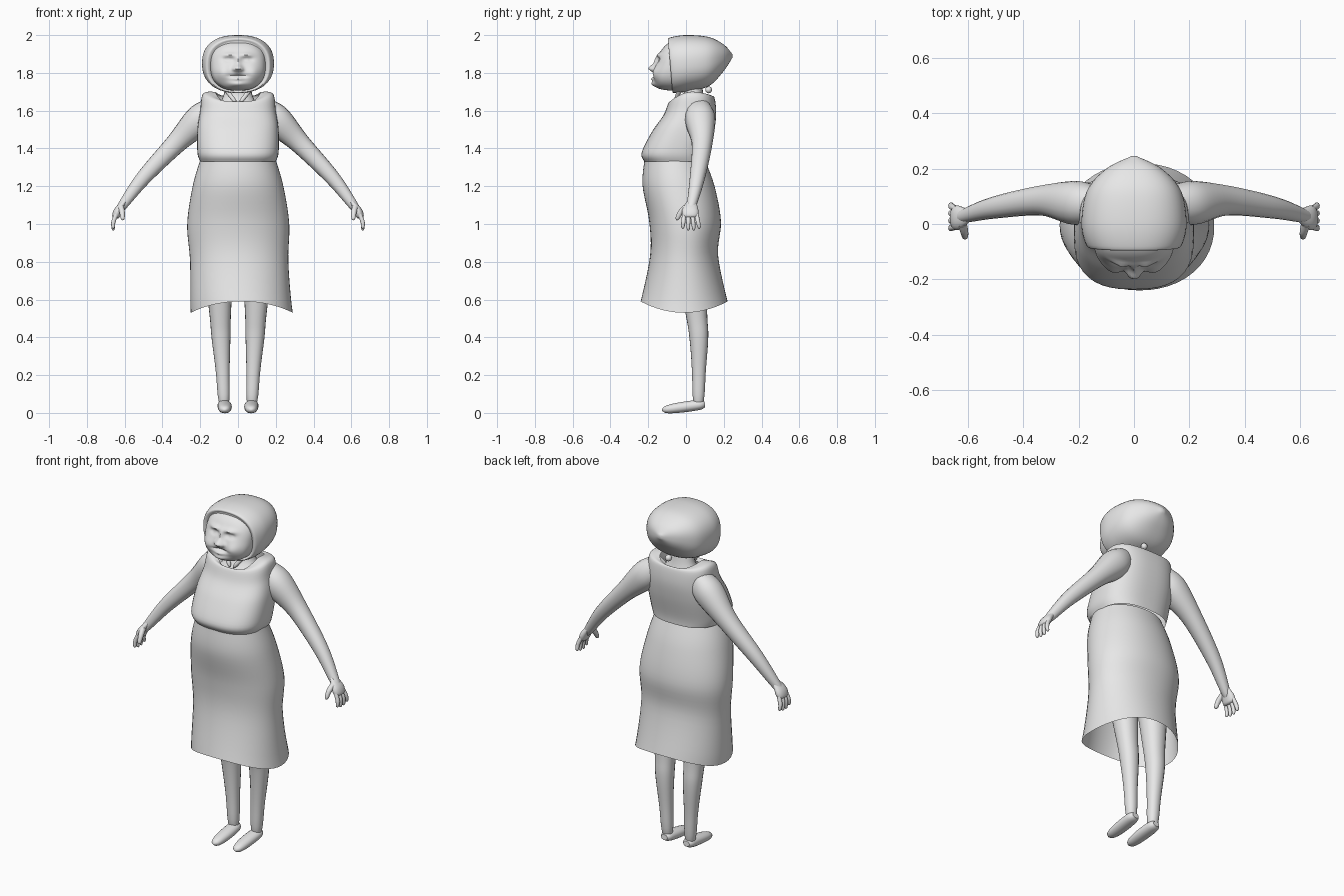
import bpy
import bmesh
from math import sin, cos, pi, exp, radians
from mathutils import Vector

cube = bpy.data.objects.get("Cube")
if cube:
    bpy.data.objects.remove(cube)

GREY = (0.8, 0.8, 0.8, 1)
grey = bpy.data.materials.new("plain_grey")
grey.use_nodes = True
grey.diffuse_color = GREY
grey.node_tree.nodes["Principled BSDF"].inputs["Base Color"].default_value = GREY


def finish(name, bm):
    bmesh.ops.recalc_face_normals(bm, faces=bm.faces)
    mesh = bpy.data.meshes.new(name)
    bm.to_mesh(mesh)
    bm.free()
    mesh.materials.append(grey)
    part = bpy.data.objects.new(name, mesh)
    bpy.context.collection.objects.link(part)
    bpy.ops.object.select_all(action='DESELECT')
    part.select_set(True)
    bpy.context.view_layer.objects.active = part
    bpy.ops.object.shade_smooth_by_angle(angle=radians(50))


def spline(keys, steps=6):
    """Smooth curve through key vectors, yielding progress and value."""
    keys = [Vector(key) for key in keys]
    last = len(keys) - 1
    for index in range(last * steps + 1):
        i = min(index // steps, last - 1)
        t = index / steps - i
        start, end = keys[i], keys[i + 1]
        leave = (end - keys[max(i - 1, 0)]) / 2
        arrive = (keys[min(i + 2, last)] - start) / 2
        ease = t * t * (3 - 2 * t)
        value = start.lerp(end, ease)
        value += leave * t * (1 - t) ** 2 - arrive * t * t * (1 - t)
        yield index / (last * steps), value


def rounded_ring(power, count):
    """Unit circle, squarer for a higher power."""
    for i in range(count):
        c, s = cos(2 * pi * i / count), sin(2 * pi * i / count)
        size = (abs(c) ** power + abs(s) ** power) ** (-1 / power)
        yield c * size, s * size


def loft(name, rings, caps=True):
    bm = bmesh.new()
    rows = [[bm.verts.new(point) for point in ring] for ring in rings]
    for row, following in zip(rows, rows[1:]):
        for i in range(len(row)):
            bm.faces.new((row[i - 1], row[i], following[i], following[i - 1]))
    if caps:
        bm.faces.new(rows[0])
        bm.faces.new(rows[-1])
    finish(name, bm)


def garment(name, keys, power, front_dip, back_dip, sway=0):
    """Open tube; keys hold height, centre y, half depth and half width."""
    rings = []
    for t, (height, middle, depth, width) in spline(keys):
        ring = []
        for c, s in rounded_ring(power, 48):
            dip = (front_dip if s < 0 else back_dip) * t * t * s * s
            ring.append((width * c + sway * t ** 4, middle + depth * s, height - dip))
        rings.append(ring)
    loft(name, rings, caps=False)


def limb(name, keys, axis, side=1, flat=1.0):
    """Round-tipped tube; keys hold a point and the radius along the axis."""
    samples = list(spline(keys))
    points = [value.xyz for t, value in samples]
    rings = []
    for i, (t, value) in enumerate(samples):
        tangent = points[min(i + 1, len(points) - 1)] - points[max(i - 1, 0)]
        across = tangent.cross(Vector(axis)).normalized()
        along = across.cross(tangent).normalized()
        radius = value.w * (1 - 0.8 * t ** 16)
        ring = []
        for c, s in rounded_ring(2.2, 20):
            point = points[i] + radius * (along * c + across * s * flat)
            point.x *= side
            ring.append(point)
        rings.append(ring)
    loft(name, rings)


ALONG_X, ALONG_Y = (1, 0, 0), (0, 1, 0)

# Long flared skirt whose hem drops at the sides
garment("skirt", [
    (1.34, -.06, .16, .2), (1.2, -.04, .19, .24), (1, -.005, .19, .27),
    (.8, -.01, .18, .26), (.53, -.01, .23, .27)],
    power=2.1, front_dip=-.06, back_dip=-.06, sway=.02)

# Sleeveless blouse with a heavy bust and scooped neckline
garment("blouse", [
    (1.33, -.05, .17, .2), (1.38, -.055, .18, .215), (1.5, -.015, .165, .215),
    (1.6, .02, .14, .2), (1.69, .03, .12, .185), (1.7, .03, .1, .12)],
    power=2.6, front_dip=.07, back_dip=.03)

# Neck spreading into the chest
limb("neck", [(0, .03, 1.56, .17), (0, .04, 1.67, .08), (0, .03, 1.8, .07)],
     ALONG_X, flat=.7)

# Hood, from the pointed back to the turned-in face opening
hood = []
for t, (y, width, middle, height) in spline([
        (.245, .01, 1.89, .01), (.2, .1, 1.88, .07), (.12, .17, 1.86, .13),
        (0, .19, 1.85, .15), (-.08, .17, 1.84, .145), (-.07, .14, 1.84, .125)]):
    hood.append([(width * c, y - .17 * t ** 4 * height * s, middle + height * s)
                 for c, s in rounded_ring(2.4, 48)])
loft("hood", hood)

# Sculpted features: x, height from face centre, half width, half height, push
features = {
    "nose": (0, -.015, .02, .02, .035),
    "nose_bridge": (0, .03, .013, .03, .014),
    "nostril": (.02, -.02, .012, .01, .014),
    "brow": (.045, .055, .035, .012, .014),
    "socket": (.05, .03, .025, .012, -.016),
    "eye": (.05, .03, .011, .007, .012),
    "cheek": (.08, -.04, .04, .04, .018),
    "mouth": (0, -.056, .045, .006, -.014),
    "lip": (0, -.07, .03, .01, .016),
    "chin": (0, -.1, .045, .02, .024),
}

# Face: a rounded block, leaning forward at the jaw
bm = bmesh.new()
bmesh.ops.create_uvsphere(bm, u_segments=96, v_segments=64, radius=1)
for vert in bm.verts:
    size = sum(abs(axis) ** 2.5 for axis in vert.co) ** (-1 / 2.5)
    x, y, z = vert.co * size
    x, y, z = x * .146, y * .1, z * .134
    if y < 0:
        front = min(1, -y / .05)
        y -= front * max(-.03, (.02 - z) * .22)
        for centre, level, wide, tall, push in features.values():
            offset = (abs(x) - centre) / wide
            y -= front * push * exp(-offset ** 2 - ((z - level) / tall) ** 2)
    vert.co = x, y - .055, z + 1.84
finish("face", bm)

# Small knot under the back of the hood
bm = bmesh.new()
bmesh.ops.create_uvsphere(bm, u_segments=16, v_segments=10, radius=.018)
bmesh.ops.translate(bm, verts=bm.verts, vec=(.03, .12, 1.71))
finish("hood_knot", bm)

# Paired parts
for side, label in ((1, "left"), (-1, "right")):
    limb(label + "_neck_cord", [(.07, -.03, 1.72, .013), (.01, -.06, 1.64, .01)],
         ALONG_Y, side)
    limb(label + "_arm", [
        (.12, .07, 1.63, .05), (.2, .075, 1.555, .08), (.33, .085, 1.425, .055),
        (.5, .06, 1.245, .04), (.61, .03, 1.1, .026), (.64, .02, 1.06, .02)],
        ALONG_Y, side)
    limb(label + "_palm", [
        (.6, .03, 1.12, .024), (.635, .023, 1.07, .044), (.65, .022, 1.03, .04)],
        ALONG_Y, side, flat=.5)
    for finger in range(4):
        y = .022 * finger - .01
        spread = .008 * (finger - 1)
        drop = .01 * abs(finger - 1.5)
        limb(f"{label}_finger_{finger + 1}", [
            (.645, y, 1.05, .011), (.66, y + spread / 2, 1.01, .011),
            (.66, y + spread, .96 + drop, .008)], ALONG_Y, side)
    limb(label + "_thumb", [
        (.62, 0, 1.09, .016), (.613, -.03, 1.06, .014), (.61, -.05, 1.02, .01)],
        ALONG_Y, side)
    limb(label + "_leg", [
        (.11, .01, 1, .1), (.095, .053, .55, .059), (.09, .068, .4, .05),
        (.08, .068, .2, .036), (.073, .065, .02, .036)], ALONG_Y, side)
    limb(label + "_foot", [
        (.072, .1, .045, .02), (.072, .07, .042, .035), (.07, -.02, .03, .037),
        (.07, -.127, .015, .03)], ALONG_X, side, flat=.75)
